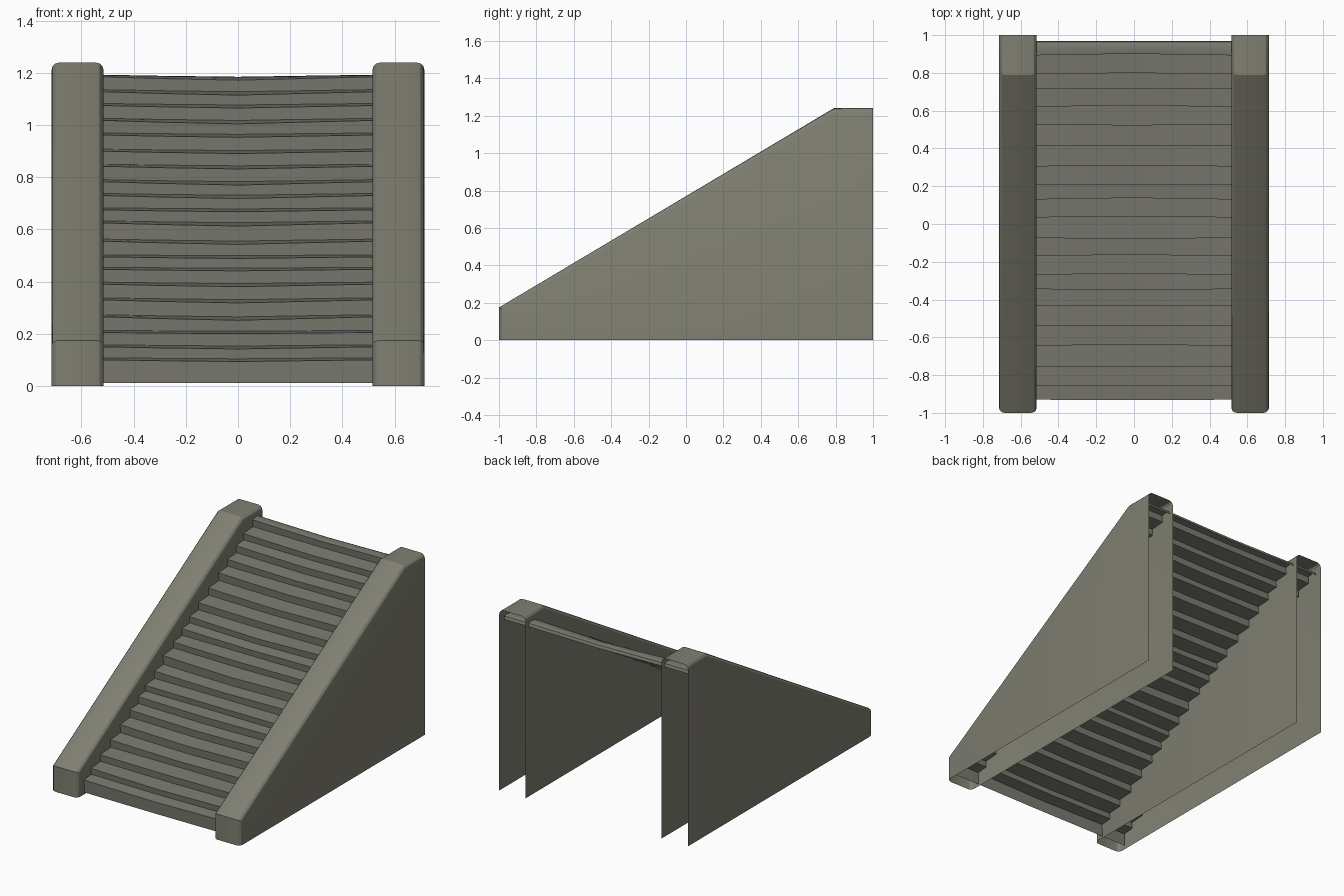
import bpy, bmesh, random

if "Cube" in bpy.data.objects:
    bpy.data.objects.remove(bpy.data.objects["Cube"])

random.seed(4)


def material(name, rgb):
    m = bpy.data.materials.new(name)
    m.diffuse_color = (*rgb, 1)
    m.use_nodes = True
    m.node_tree.nodes["Principled BSDF"].inputs["Base Color"].default_value = m.diffuse_color
    return m


wall_stone = material("wall stone", (0.215, 0.213, 0.168))
step_stone = material("step stone", (0.195, 0.194, 0.165))


def finish(bm, name, mat, angle):
    mesh = bpy.data.meshes.new(name)
    bm.to_mesh(mesh)
    bm.free()
    obj = bpy.data.objects.new(name, mesh)
    bpy.context.collection.objects.link(obj)
    mesh.materials.append(mat)
    bpy.ops.object.select_all(action='DESELECT')
    obj.select_set(True)
    bpy.context.view_layer.objects.active = obj
    bpy.ops.object.shade_smooth_by_angle(angle=angle)
    return obj


# Hollow side walls, open at the back and underneath
PROFILE = [(-1, 0), (-1, 0.175), (0.79, 1.24), (1, 1.24), (1, 0)]


def side_wall(name, x0, x1):
    bm = bmesh.new()
    a = [bm.verts.new((x0, y, z)) for y, z in PROFILE]
    b = [bm.verts.new((x1, y, z)) for y, z in PROFILE]
    bm.faces.new(a[::-1])
    bm.faces.new(b)
    for i in range(3):
        bm.faces.new((a[i], a[i + 1], b[i + 1], b[i]))
    bmesh.ops.recalc_face_normals(bm, faces=bm.faces[:])
    # round the long rim edges
    rim = [bm.edges.get((s[i], s[i + 1])) for s in (a, b) for i in range(3)]
    bmesh.ops.bevel(bm, geom=rim, offset=0.03, segments=3, profile=0.5,
                    affect='EDGES')
    finish(bm, name, wall_stone, 0.5)


side_wall("left_wall", -0.715, -0.515)
side_wall("right_wall", 0.515, 0.715)

# Worn steps: a folded sheet whose treads sag in the middle
NOSE_Y = [-0.93, -0.855, -0.755, -0.645, -0.54, -0.435, -0.345, -0.27, -0.17,
          -0.075, 0.035, 0.13, 0.21, 0.305, 0.415, 0.525, 0.62, 0.715, 0.795,
          0.893]
NOSE_Z = [0.10, 0.15, 0.205, 0.265, 0.33, 0.39, 0.447, 0.495, 0.555, 0.625,
          0.675, 0.73, 0.783, 0.842, 0.90, 0.962, 1.018, 1.075, 1.128, 1.185]
COLUMNS = [-0.70, -0.515, -0.3, 0, 0.3, 0.515, 0.70]
WEAR = [0, 0, 0.5, 1, 0.4, 0, 0]

bm = bmesh.new()
rows = []


def add_row(y, z, dy, dz):
    rows.append([bm.verts.new((x, y + dy * w, z + dz * w))
                 for x, w in zip(COLUMNS, WEAR)])


prev_z, prev_sag = 0.012, 0
for y, z in zip(NOSE_Y, NOSE_Z):
    sag = -random.uniform(0.004, 0.014)
    push = random.uniform(-0.004, 0.01)
    add_row(y + 0.004, prev_z, push, prev_sag)
    add_row(y, z, push, sag)
    prev_z, prev_sag = z + 0.008, sag * 0.6
# rounded back lip of the top step
for y, z in ((0.945, 1.193), (0.963, 1.185), (0.97, 1.165)):
    add_row(y, z, 0, prev_sag)
for r, s in zip(rows, rows[1:]):
    for i in range(len(COLUMNS) - 1):
        bm.faces.new((r[i], r[i + 1], s[i + 1], s[i]))
finish(bm, "worn_steps", step_stone, 0.7)
